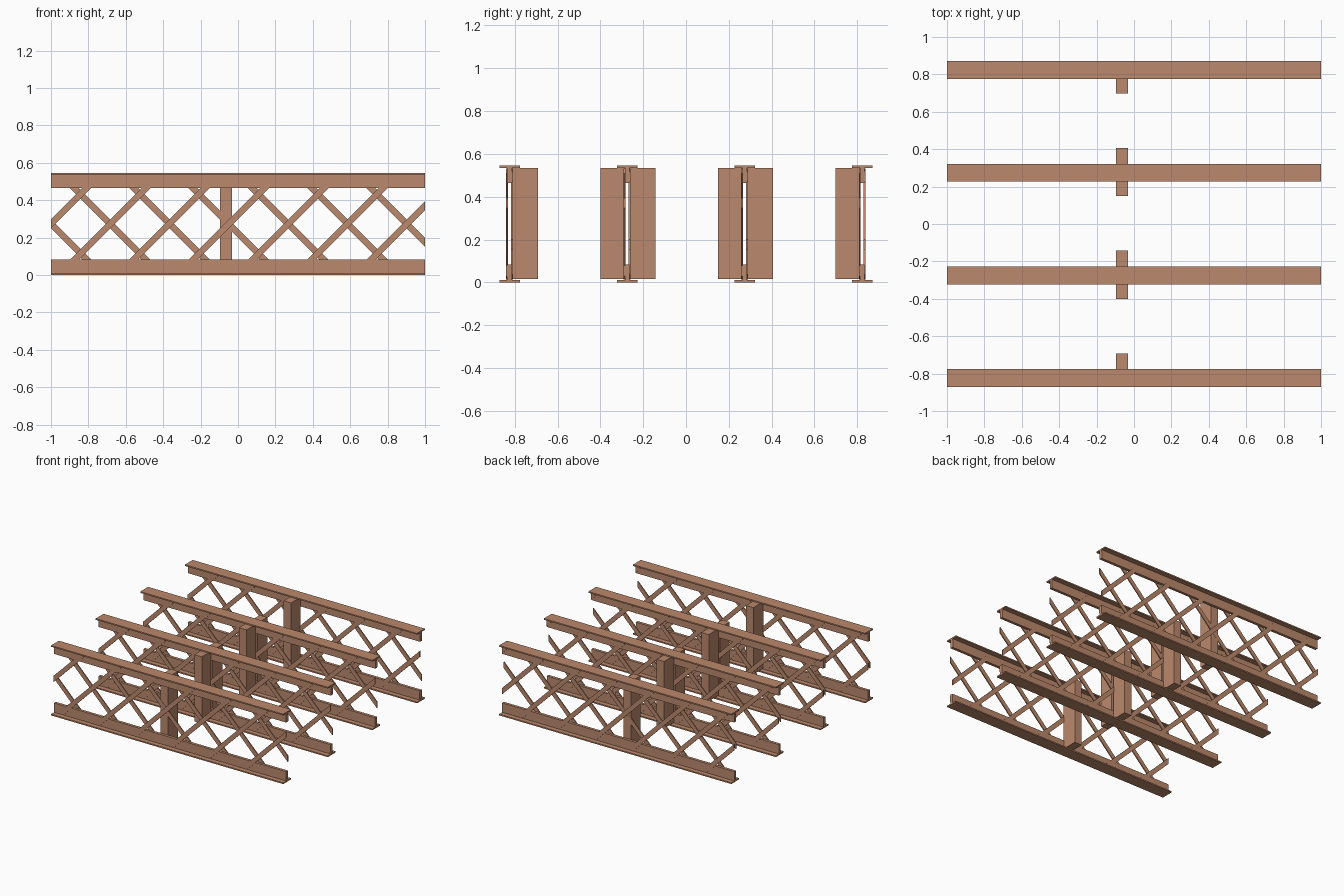
import bpy, bmesh, math
from mathutils import Matrix, Vector

if "Cube" in bpy.data.objects:
    bpy.data.objects.remove(bpy.data.objects["Cube"])

HEIGHT = 0.545
MID_Z = 0.273
GIRDER_Y = (-0.824, -0.275, 0.274, 0.823)

mat = bpy.data.materials.new("rust_paint")
mat.diffuse_color = (0.5, 0.25, 0.15, 1)
mat.use_nodes = True
mat.node_tree.nodes["Principled BSDF"].inputs["Base Color"].default_value = mat.diffuse_color


def finish(bm, name):
    bmesh.ops.recalc_face_normals(bm, faces=bm.faces)
    mesh = bpy.data.meshes.new(name)
    bm.to_mesh(mesh)
    bm.free()
    mesh.materials.append(mat)
    return mesh


def place(mesh, name, y):
    ob = bpy.data.objects.new(name, mesh)
    ob.location.y = y
    bpy.context.collection.objects.link(ob)


def add_box(bm, lo, hi):
    lo, hi = Vector(lo), Vector(hi)
    m = Matrix.Translation((lo + hi) / 2) @ Matrix.Diagonal((*(hi - lo), 1))
    bmesh.ops.create_cube(bm, size=1, matrix=m)


# T-section chord: flange plus stem, extruded along x
def chord(name, z0, sign, stem):
    bm = bmesh.new()
    w, t, f = 0.048, 0.011, 0.01
    profile = [(-w, 0), (w, 0), (w, f), (t, f), (t, stem), (-t, stem), (-t, f), (-w, f)]
    face = bm.faces.new([bm.verts.new((-1, y, z0 + sign * z)) for y, z in profile])
    ext = bmesh.ops.extrude_face_region(bm, geom=[face])
    bmesh.ops.translate(bm, vec=(2, 0, 0),
                        verts=[v for v in ext["geom"] if isinstance(v, bmesh.types.BMVert)])
    return finish(bm, name)


# One layer of diagonal lattice bars, trimmed flush at the girder ends
def lattice(name, y, slope):
    bm = bmesh.new()
    for k in range(8):
        m = (Matrix.Translation((-1 + 0.317 * k, y, MID_Z))
             @ Matrix.Rotation(-slope * math.radians(45), 4, "Y")
             @ Matrix.Diagonal((0.7, 0.008, 0.034, 1)))
        bmesh.ops.create_cube(bm, size=1, matrix=m)
    for side in (-1, 1):
        cut = bmesh.ops.bisect_plane(bm, geom=bm.verts[:] + bm.edges[:] + bm.faces[:],
                                     plane_co=(side, 0, 0), plane_no=(side, 0, 0),
                                     clear_outer=True)
        edges = [e for e in cut["geom_cut"] if isinstance(e, bmesh.types.BMEdge)]
        bmesh.ops.holes_fill(bm, edges=edges)
    return finish(bm, name)


# Upright block beside the girder web
def stiffener(name, y0, y1):
    bm = bmesh.new()
    add_box(bm, (-0.096, y0, 0.015), (-0.032, y1, 0.535))
    return finish(bm, name)


bottom = chord("bottom_chord", 0, 1, 0.083)
top = chord("top_chord", HEIGHT, -1, 0.08)
front_bars = lattice("front_lattice", -0.012, 1)
back_bars = lattice("back_lattice", 0.011, -1)
front_post = stiffener("front_stiffener", -0.125, -0.009)
back_post = stiffener("back_stiffener", 0.009, 0.132)

# Four parallel girders; stiffeners only on the sides facing a neighbour
for i, y in enumerate(GIRDER_Y):
    parts = [bottom, top, front_bars, back_bars]
    if i > 0:
        parts.append(front_post)
    if i < len(GIRDER_Y) - 1:
        parts.append(back_post)
    for mesh in parts:
        place(mesh, f"{mesh.name}_{i + 1}", y)
